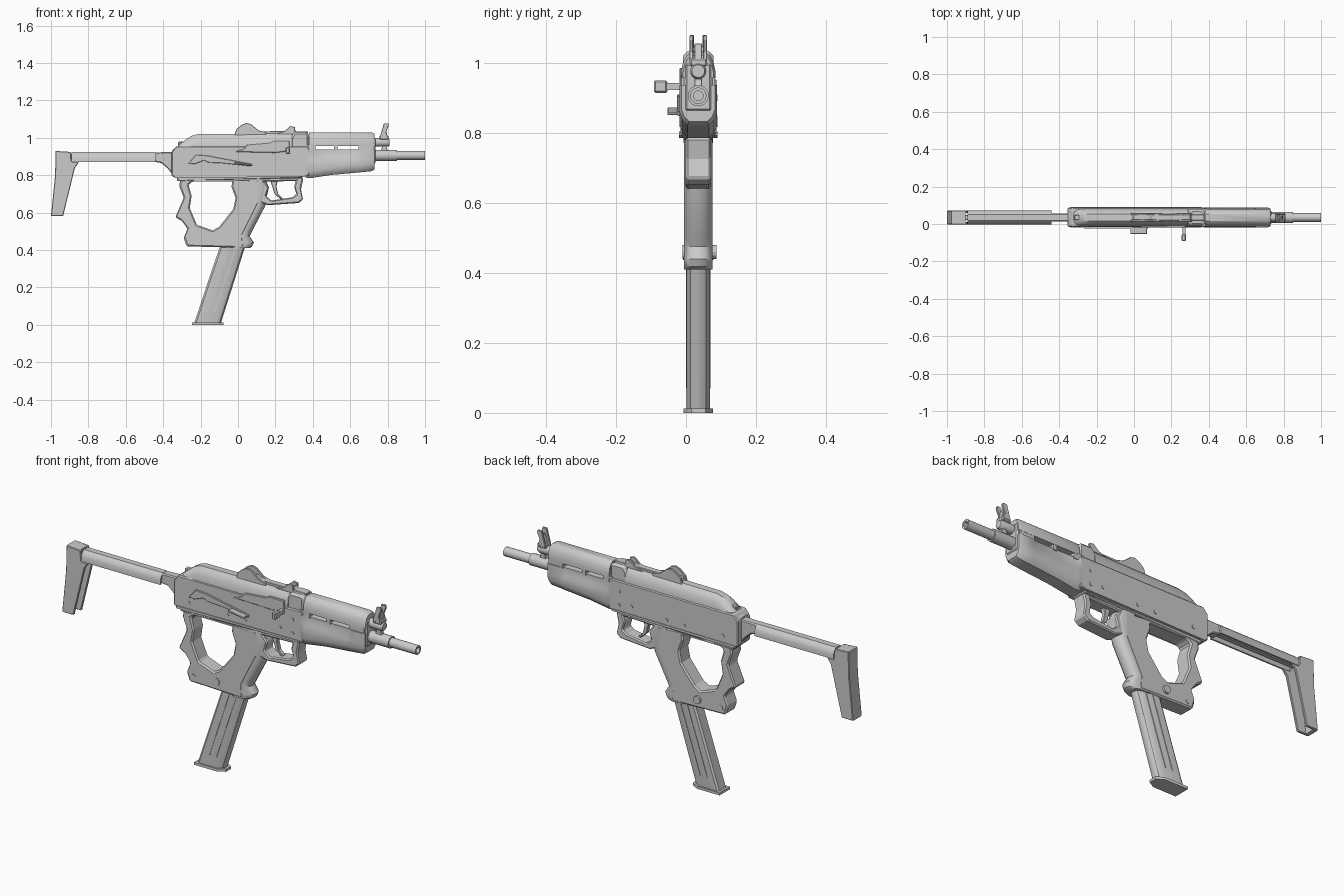
import bpy, bmesh, math

CY = 0.035  # centre plane of the body (the side handle shifts it off y = 0)


def finish(name, bm, bevel=0.0, segs=1, smooth=True):
    bmesh.ops.recalc_face_normals(bm, faces=bm.faces)
    me = bpy.data.meshes.new(name)
    bm.to_mesh(me)
    bm.free()
    ob = bpy.data.objects.new(name, me)
    bpy.context.collection.objects.link(ob)
    if bevel:
        m = ob.modifiers.new("bevel", 'BEVEL')
        m.width, m.segments, m.limit_method = bevel, segs, 'ANGLE'
        m.angle_limit = math.radians(35)
    if smooth:
        bpy.ops.object.select_all(action='DESELECT')
        ob.select_set(True)
        bpy.context.view_layer.objects.active = ob
        bpy.ops.object.shade_smooth_by_angle(angle=math.radians(32))
    return ob


def prism(name, outline, y0, y1, bevel=0.0, hole=None, segs=1):
    """Side profile in x,z swept from y0 to y1 (relative to the body centre)."""
    bm = bmesh.new()
    rims = ([], [])
    for loop in [outline] + ([hole] if hole else []):
        a = [bm.verts.new((x, CY + y0, z)) for x, z in loop]
        b = [bm.verts.new((x, CY + y1, z)) for x, z in loop]
        n = len(loop)
        for i in range(n):
            j = (i + 1) % n
            bm.faces.new((a[i], a[j], b[j], b[i]))
            rims[0].append(bm.edges.get((a[i], a[j])))
            rims[1].append(bm.edges.get((b[i], b[j])))
        if not hole:
            bm.faces.new(a)
            bm.faces.new(b)
    if hole:
        for r in rims:
            bmesh.ops.triangle_fill(bm, edges=r, use_beauty=True, normal=(0, 1, 0))
    return finish(name, bm, bevel, segs, smooth=False)


def block(name, x0, x1, y0, y1, z0, z1, bevel=0.0):
    return prism(name, [(x0, z0), (x1, z0), (x1, z1), (x0, z1)], y0, y1, bevel)


def loft(name, sections, bevel=0.0):
    """Skin a list of equal-length 3D loops and cap both ends."""
    bm = bmesh.new()
    rings = [[bm.verts.new((x, CY + y, z)) for x, y, z in s] for s in sections]
    for a, b in zip(rings, rings[1:]):
        for i in range(len(a)):
            j = (i + 1) % len(a)
            bm.faces.new((a[i], a[j], b[j], b[i]))
    bm.faces.new(rings[0])
    bm.faces.new(rings[-1])
    return finish(name, bm, bevel)


def mirror_section(x, half):
    return [(x, y, z) for y, z in half] + [(x, -y, z) for y, z in reversed(half)]


def lathe(name, prof, z, n=20):
    """Turn (x, radius) rings about a lengthwise axis at height z."""
    return loft(name, [[(x, r * math.cos(2 * math.pi * k / n), z + r * math.sin(2 * math.pi * k / n))
                        for k in range(n)] for x, r in prof])


def pin(name, x, z, r, y0, y1, n=12):
    return prism(name, [(x + r * math.cos(2 * math.pi * k / n), z + r * math.sin(2 * math.pi * k / n))
                        for k in range(n)], y0, y1)


# receiver box, lower frame and ledge
prism("receiver", [(-.355, .795), (-.32, .785), (.38, .795), (.38, .955), (-.33, .955), (-.355, .925)],
      -.051, .052, .005)
prism("lower_frame", [(-.325, .768), (.345, .786), (.35, .80), (-.325, .80)], -.042, .042, .004)
prism("bottom_ledge", [(-.34, .785), (.36, .793), (.36, .803), (-.34, .798)], -.055, .055)

# receiver top cover, rounded and sloping down at the rear
cover = [(.048, 0), (.048, .3), (.043, .66), (.031, .88), (.018, 1.0)]
loft("top_cover", [mirror_section(x, [(y * w, .92 + (t - .92) * f) for y, f in cover])
                   for x, t, w in [(-.353, .932, .85), (-.315, .962, .95), (-.275, .995, 1), (-.245, 1.012, 1),
                                   (-.215, 1.02, 1), (.29, 1.025, 1)]])
block("cover_catch", -.32, -.29, -.014, .014, .94, .98, .004)
prism("front_trunnion", [(.28, .94), (.38, .94), (.38, 1.015), (.37, 1.032), (.30, 1.032), (.28, 1.0)],
      -.043, .043, .012)

# bolt, ejection port edge, handle and selector on the -y side
prism("bolt_carrier", [(-.02, .925), (.03, .94), (.05, .965), (.17, .975), (.19, .985), (.275, .985), (.275, .93),
                       (.2, .92)], -.054, -.03, .003)
block("charging_handle_stem", .258, .276, -.095, -.04, .922, .942)
block("charging_handle_knob", .255, .278, -.127, -.088, .914, .95, .005)
prism("selector_lever", [(-.265, .863), (-.225, .91), (-.16, .905), (-.11, .895), (.075, .86), (.075, .848),
                         (-.09, .865), (-.16, .868), (-.18, .88), (-.23, .86)], -.060, -.048, .002)
prism("selector_tab", [(-.02, .872), (.07, .858), (.07, .85), (-.02, .862)], -.088, -.055, .002)

# rivets on both sides
for i, (x, z) in enumerate([(-.27, .83), (-.05, .825), (.05, .825), (.25, .84), (.32, .83), (.32, .90)]):
    pin(f"rivet_{i}", x, z, .009, -.054, .055)

# handguard: lower half with side recess, upper half, and bridges leaving open slots
def lower_half(x, bottom, recess, grow=1.0):
    w = .053 * grow
    return mirror_section(x, [(w - recess, .937), (w - recess, .905), (w, .885), (w, bottom + .035),
                              (w - .008, bottom + .014), (w - .022, bottom)])


loft("lower_handguard", [lower_half(x, b, r, g) for x, b, r, g in
                         [(.36, .79, 0, .95), (.375, .785, 0, 1), (.395, .786, .009, 1), (.50, .802, .009, 1),
                          (.635, .814, .009, 1), (.655, .816, 0, 1), (.715, .822, 0, 1), (.73, .832, 0, .9)]])
upper = [(.049, .956), (.049, .975), (.044, 1.0), (.033, 1.02), (.018, 1.03)]
loft("upper_handguard", [mirror_section(x, [(y * s, .956 + (z - .956) * s) for y, z in upper])
                         for x, s in [(.38, .97), (.39, 1), (.715, 1), (.73, .88)]])
for i, (x0, x1) in enumerate([(.36, .415), (.513, .532), (.643, .725)]):
    block(f"handguard_bridge_{i}", x0, x1, -.048, .048, .93, .962)
block("handguard_front_cap", .715, .735, -.04, .04, .86, 1.0, .008)

# barrel with open bore, gas tube and front sight
lathe("barrel", [(.35, .022), (.73, .022), (.73, .03), (.85, .03), (.85, .0235), (1.0, .0235), (1.0, .014),
                 (.93, .014)], .906)
lathe("gas_tube", [(.38, .018), (.73, .018), (.73, .023), (.80, .023), (.81, .018)], .976)
prism("front_sight_post", [(.76, .92), (.805, .92), (.795, .95), (.80, 1.0), (.79, 1.055), (.78, 1.055),
                           (.765, 1.0), (.77, .95)], -.011, .011, .002)
block("front_sight_base", .757, .805, -.024, .024, .99, 1.012, .004)
for s in (-1, 1):
    y0, y1 = sorted((s * .014, s * .025))
    prism("front_sight_ear", [(.757, 1.0), (.803, 1.0), (.792, 1.03), (.806, 1.065), (.803, 1.078), (.78, 1.078),
                              (.772, 1.05)], y0, y1, .002)
    # rear sight ears and aperture wings
    y0, y1 = sorted((s * .012, s * .024))
    prism("rear_sight_ear", [(-.02, 1.01), (-.01, 1.045), (.02, 1.07), (.045, 1.08), (.07, 1.073), (.11, 1.04),
                             (.15, 1.03), (.15, 1.01)], y0, y1, .002)
    prism("sight_hinge_wing", [(.20, 1.02), (.25, 1.037), (.28, 1.063), (.305, 1.058), (.305, 1.035), (.34, 1.02)],
          y0, y1, .002)
prism("rear_sight_leaf", [(-.01, 1.01), (.0, 1.04), (.08, 1.045), (.10, 1.035), (.28, 1.036), (.30, 1.05),
                          (.31, 1.035), (.375, 1.034), (.375, 1.01)], -.016, .016, .002)

# thumbhole grip frame
prism("grip_frame", [(-.31, .775), (-.313, .74), (-.29, .68), (-.335, .575), (-.30, .555), (-.27, .515),
                     (-.29, .465), (-.275, .42), (.03, .412), (.025, .48), (.11, .65), (.11, .775)],
      -.041, .041, .010,
      hole=[(-.265, .75), (-.24, .768), (-.03, .768), (-.035, .74), (-.013, .68), (-.025, .62), (-.10, .525),
            (-.135, .505), (-.22, .535), (-.258, .625), (-.248, .69)])

# rounded grip front, stacked in z
def grip_slice(front, z):
    return [(front - .09, -.040, z), (front - .035, -.040, z), (front - .018, -.034, z), (front - .005, -.02, z),
            (front, 0, z), (front - .005, .02, z), (front - .018, .034, z), (front - .035, .040, z),
            (front - .09, .040, z)]


loft("grip_front", [grip_slice(f, z) for f, z in [(.145, .785), (.165, .735), (.155, .69), (.145, .635), (.075, .50),
                                                  (.062, .475), (.085, .44), (.075, .418), (.06, .41)]])
pin("magazine_release", -.12, .46, .020, -.045, .052)
pin("frame_pin", -.25, .45, .014, -.043, .043)

# trigger guard and trigger
prism("trigger_guard", [(.12, .785), (.12, .655), (.16, .64), (.325, .652), (.348, .67), (.337, .725), (.35, .785)],
      -.036, .036, .006,
      hole=[(.14, .765), (.31, .77), (.30, .74), (.312, .70), (.29, .682), (.18, .665), (.15, .69), (.165, .735)])
prism("trigger", [(.17, .78), (.215, .78), (.205, .74), (.215, .70), (.24, .675), (.228, .672), (.195, .70),
                  (.183, .74)], -.012, .012, .003)

# slanted magazine with rounded front, side ribs and floor plate
def mag_slice(back, front, z):
    return [(back, -.026, z), (back + .01, -.033, z), (front - .03, -.033, z), (front - .008, -.022, z),
            (front, -.008, z), (front, .008, z), (front - .008, .022, z), (front - .03, .033, z),
            (back + .01, .033, z), (back, .026, z)]


loft("magazine", [mag_slice(-.235, -.092, .008), mag_slice(-.09, .045, .44)])
for s in (-1, 1):
    for dx in (.045, .085):
        y0, y1 = sorted((s * .032, s * .0355))
        prism("magazine_rib", [(-.235 + dx + .02, .07), (-.235 + dx + .028, .07), (-.09 + dx + .002, .43),
                               (-.09 + dx - .006, .43)], y0, y1)
loft("magazine_floor_plate", [[(x, y, z) for x, y in
                               [(-.245, -.042), (-.115, -.042), (-.078, -.02), (-.078, .02), (-.115, .042),
                                (-.245, .042)]] for z in (0, .013)])

# stock: tapering bracket, arched channel arm and hollow butt
prism("stock_bracket", [(-.45, .922), (-.345, .925), (-.345, .797), (-.375, .835), (-.41, .866), (-.45, .872)],
      -.022, .022, .005)
arm = [(.037, .87), (.037, .895), (.030, .912), (.016, .924)]
inner = [(.016, .908), (.025, .898), (.029, .87)]
profile = arm + [(-y, z) for y, z in reversed(arm)] + [(-y, z) for y, z in reversed(inner)] + inner
loft("stock_arm", [[(x, y, z) for y, z in profile] for x in (-.89, -.44)])
block("stock_inner_rod", -.93, -.42, -.014, .014, .878, .915, .004)
butt = [(-1.0, .582), (-.935, .582), (-.872, .84), (-.85, .87), (-.89, .87), (-.895, .925), (-.975, .93), (-.978, .80)]
for s in (-1, 1):
    y0, y1 = sorted((s * .024, s * .037))
    prism("butt_side", butt, y0, y1, .003)
prism("butt_back_plate", [(-1.0, .582), (-.98, .582), (-.952, .80), (-.95, .905), (-.90, .905), (-.90, .925),
                          (-.975, .93), (-.978, .80)], -.03, .03)
